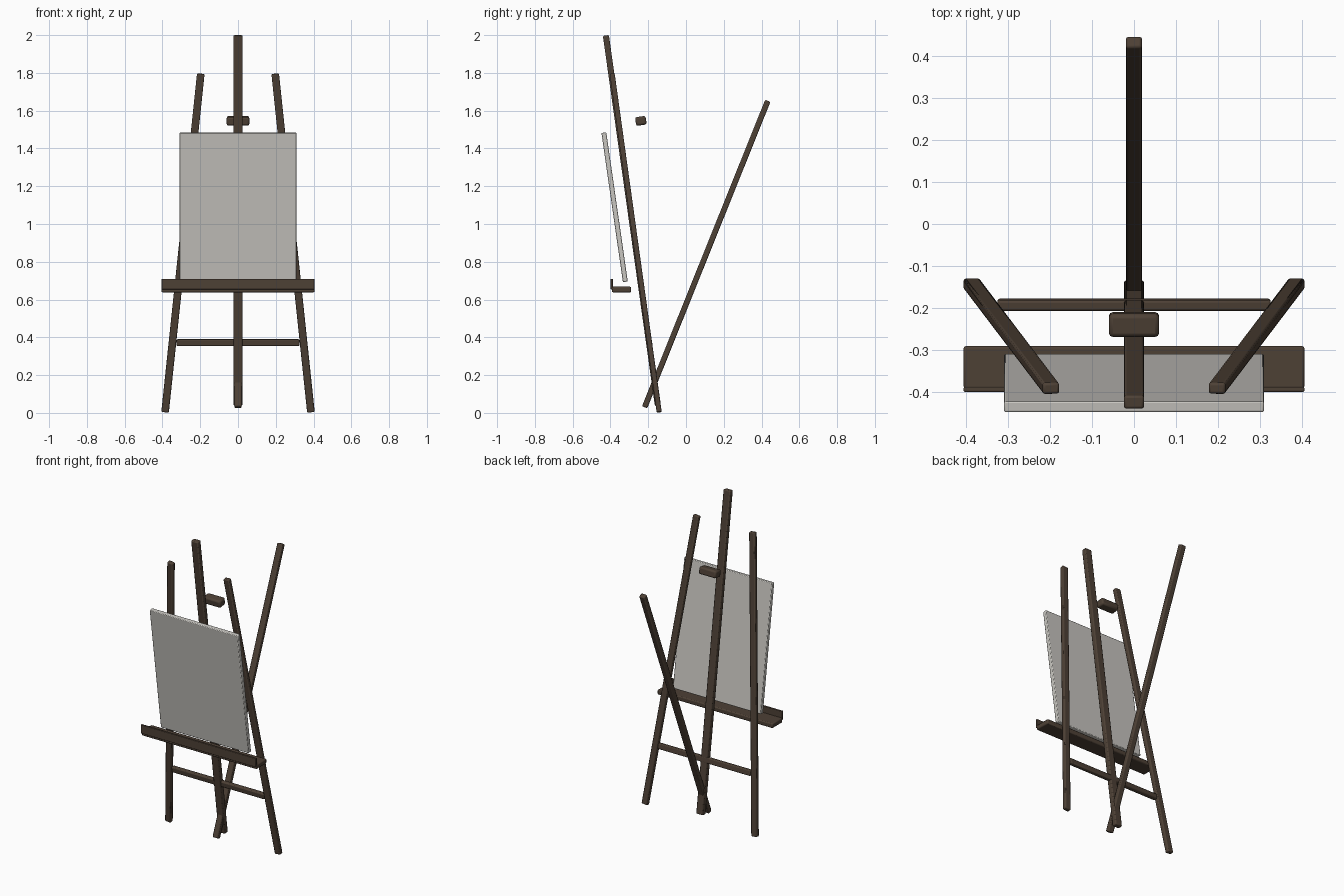
import bpy
from math import radians
from mathutils import Vector, Matrix

cube = bpy.data.objects.get("Cube")
if cube:
    bpy.data.objects.remove(cube, do_unlink=True)


def material(name, rgb):
    mat = bpy.data.materials.new(name)
    mat.use_nodes = True
    mat.diffuse_color = (*rgb, 1)
    mat.node_tree.nodes["Principled BSDF"].inputs["Base Color"].default_value = (*rgb, 1)
    return mat


WOOD = material("dark_walnut", (0.075, 0.052, 0.036))
CANVAS = material("off_white_canvas", (0.58, 0.565, 0.53))


def block(name, centre, size, mat=WOOD, bevel=0.006, tilt=0.0, axes=None):
    """Box with softened edges, tilted about x or turned to the given axes."""
    bpy.ops.mesh.primitive_cube_add(size=1)
    ob = bpy.context.object
    ob.name = name
    turn = axes or Matrix.Rotation(tilt, 4, "X")
    ob.data.transform(Matrix.Diagonal((*size, 1)))
    ob.matrix_world = Matrix.Translation(centre) @ turn
    ob.data.materials.append(mat)
    mod = ob.modifiers.new("soft_edges", "BEVEL")
    mod.width, mod.segments = bevel, 2
    bpy.ops.object.shade_smooth_by_angle(angle=radians(30))
    return ob


def beam(name, low, high, width, depth):
    """Straight bar between two points, its width kept along x."""
    low, high = Vector(low), Vector(high)
    z = (high - low).normalized()
    y = z.cross(Vector((1, 0, 0))).normalized()
    x = y.cross(z)
    axes = Matrix((x, y, z)).transposed().to_4x4()
    return block(name, (low + high) / 2, (width, depth, (high - low).length), axes=axes)


LEAN = radians(8.2)

# Upright frame and rear prop
beam("centre_mast", (0, -0.149, 0.04), (0, -0.424, 1.998), 0.048, 0.032)
beam("rear_leg", (0, -0.219, 0.03), (0, 0.433, 1.652), 0.038, 0.03)
for side, s in (("left", 1), ("right", -1)):
    beam(side + "_leg", (s * 0.386, -0.142, 0.004), (s * 0.197, -0.391, 1.795), 0.04, 0.027)

# Cross pieces
block("cross_bar", (0, -0.192, 0.372), (0.65, 0.026, 0.036), tilt=LEAN)
block("top_clamp", (0, -0.239, 1.546), (0.12, 0.056, 0.046), bevel=0.01, tilt=LEAN)

# Tray with front lip
block("tray", (0, -0.341, 0.653), (0.81, 0.102, 0.03))
block("tray_lip", (0, -0.393, 0.682), (0.81, 0.012, 0.056), bevel=0.003)

# Stretched canvas
block("canvas", (0, -0.378, 1.089), (0.618, 0.026, 0.798), CANVAS, 0.004, LEAN)
